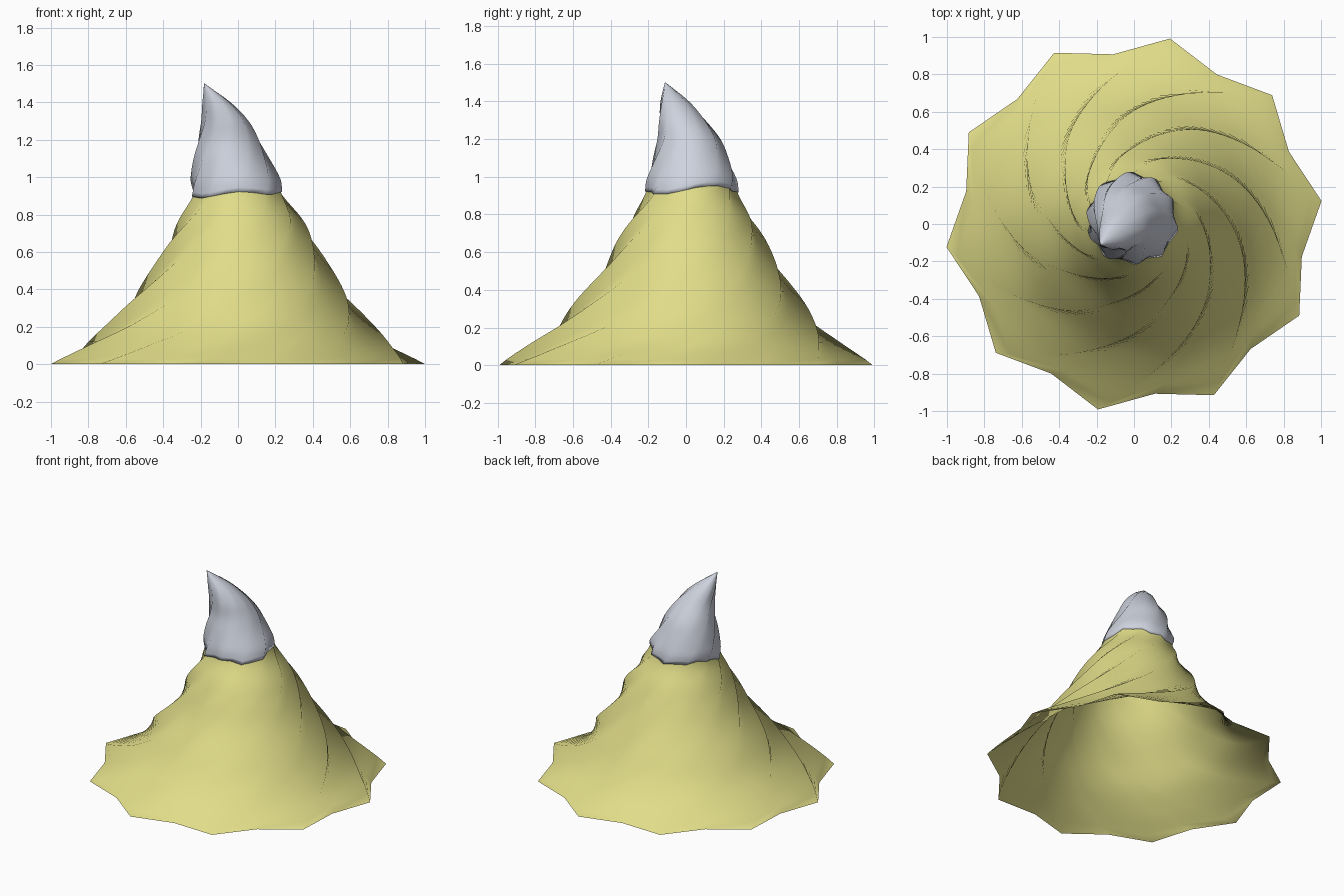
import bpy, math
from mathutils import Vector

if "Cube" in bpy.data.objects:
    bpy.data.objects.remove(bpy.data.objects["Cube"])

LOBES, SUB = 10, 1          # ten ridges, each flank split in SUB steps
SEGS = LOBES * 2 * SUB

# height, ridge radius, twist in degrees, centre x, centre y
KEYS = [
    (0.00, 1.010, 0, 0.00, 0.00),
    (0.10, 0.850, 13, 0.00, 0.00),
    (0.21, 0.715, 29, 0.01, 0.01),
    (0.36, 0.590, 48, 0.015, 0.02),
    (0.52, 0.475, 66, 0.02, 0.03),
    (0.67, 0.390, 84, 0.02, 0.03),
    (0.77, 0.333, 100, 0.015, 0.03),
    (0.90, 0.250, 118, 0.00, 0.03),
    (1.00, 0.222, 131, -0.015, 0.03),
    (1.10, 0.190, 144, -0.035, 0.025),
    (1.20, 0.157, 157, -0.05, 0.015),
    (1.30, 0.120, 170, -0.07, -0.02),
    (1.40, 0.073, 183, -0.115, -0.06),
    (1.50, 0.002, 196, -0.18, -0.11),
]


def profile(z):
    """Smoothly interpolate the key rows at height z."""
    z = min(max(z, 0.0), 1.5)
    i = 0
    while i < len(KEYS) - 2 and KEYS[i + 1][0] < z:
        i += 1
    a, b = KEYS[i], KEYS[i + 1]
    p, n = KEYS[max(i - 1, 0)], KEYS[min(i + 2, len(KEYS) - 1)]
    h = b[0] - a[0]
    t = (z - a[0]) / h
    out = []
    for k in range(1, 5):
        ma = (b[k] - p[k]) / (b[0] - p[0]) * h
        mb = (n[k] - a[k]) / (n[0] - a[0]) * h
        out.append((2*t**3 - 3*t*t + 1) * a[k] + (t**3 - 2*t*t + t) * ma
                   + (3*t*t - 2*t**3) * b[k] + (t**3 - t*t) * mb)
    return out


def point(j, z, offset=0.0):
    """Point j of the twisted ten-ridged ring at height z."""
    r, twist, cx, cy = profile(z)
    r += offset

    def corner(k):
        rad = r * (1.0 if k % 2 == 0 else 0.905)
        ang = math.radians(7 + twist + 18 * k)
        return Vector((cx + rad * math.cos(ang), cy + rad * math.sin(ang), z))

    k, f = divmod(j, SUB)
    return corner(k).lerp(corner(k + 1), f / SUB)


def skin(name, rings, colour_name, colour):
    """Bridge a stack of closed rings into one smooth object."""
    verts = [v for ring in rings for v in ring]
    faces = [(i * SEGS + j, i * SEGS + (j + 1) % SEGS,
              (i + 1) * SEGS + (j + 1) % SEGS, (i + 1) * SEGS + j)
             for i in range(len(rings) - 1) for j in range(SEGS)]
    mesh = bpy.data.meshes.new(name)
    mesh.from_pydata(verts, [], faces)
    mesh.polygons.foreach_set("use_smooth", [True] * len(faces))
    mat = bpy.data.materials.new(colour_name)
    mat.diffuse_color = (*colour, 1)
    mat.use_nodes = True
    mat.node_tree.nodes["Principled BSDF"].inputs["Base Color"].default_value = mat.diffuse_color
    mesh.materials.append(mat)
    obj = bpy.data.objects.new(name, mesh)
    bpy.context.collection.objects.link(obj)
    return obj


# Swirling slope, open underneath
skin("slope", [[point(j, 0.96 * i / 32) for j in range(SEGS)] for i in range(33)],
     "pale yellow", (0.75, 0.72, 0.25))


# Snow cap with a wavy lower rim and a bent tip
def rim(j):
    p = point(j, 0.92)
    a = math.atan2(p.y, p.x)
    return (0.92 + 0.018 * math.cos(a - math.radians(50))
            + 0.016 * math.cos(3 * (a + math.pi / 2)))


cap_rings = [[point(j, rim(j) + 0.004, -0.012) for j in range(SEGS)]]
for i in range(25):
    t = i / 24
    thick = 0.006 + 0.014 * math.sin(min(t * 8, 1) * math.pi / 2)
    cap_rings.append([point(j, rim(j) + (1.5 - rim(j)) * t, thick * (1 - t))
                      for j in range(SEGS)])
skin("snow_cap", cap_rings, "snow grey", (0.62, 0.65, 0.73))
